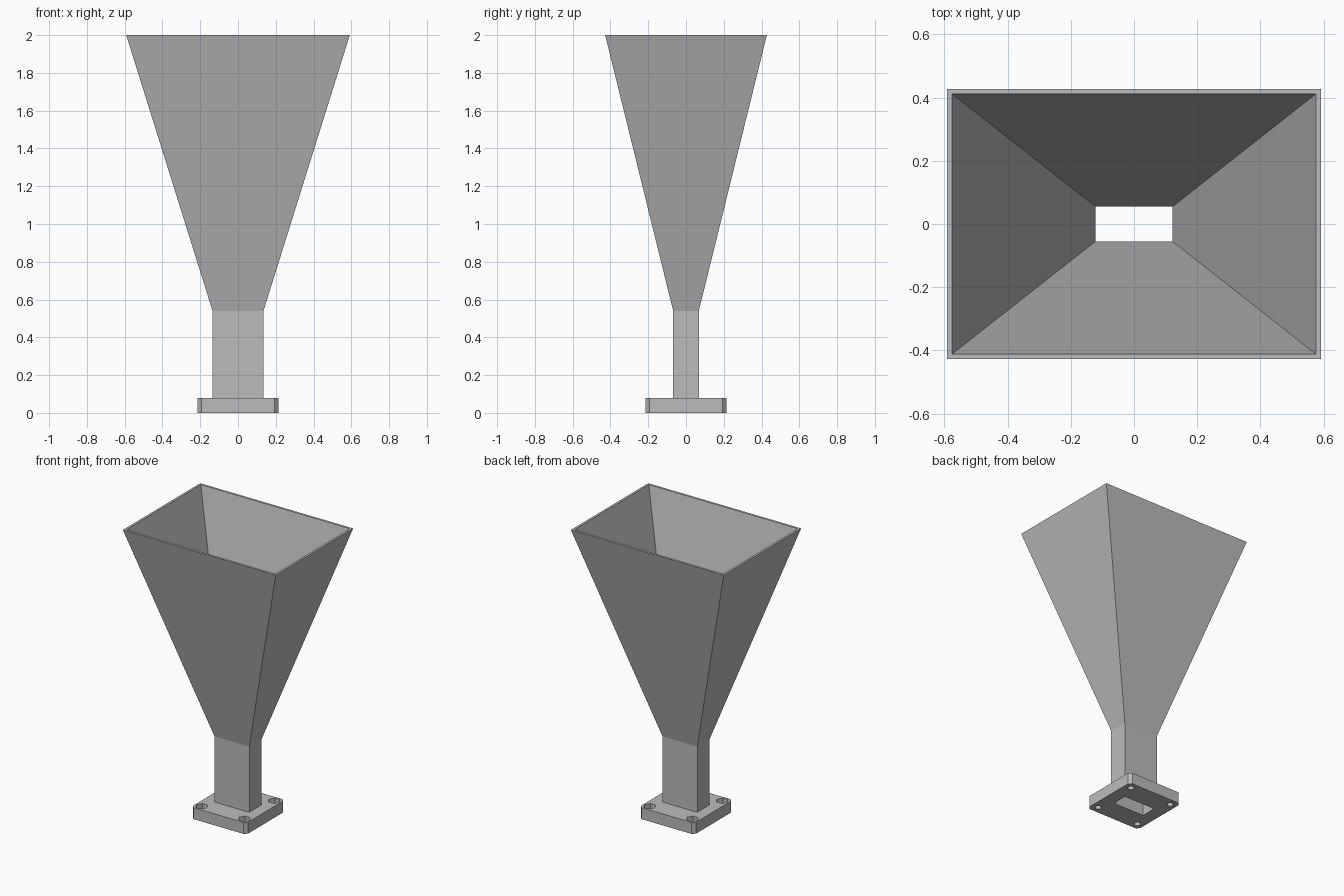
import bpy
import bmesh
import math

cube = bpy.data.objects.get("Cube")
if cube:
    bpy.data.objects.remove(cube, do_unlink=True)

grey = bpy.data.materials.new("plain_grey")
grey.use_nodes = True
colour = (0.5, 0.5, 0.5, 1)
grey.diffuse_color = colour
grey.node_tree.nodes["Principled BSDF"].inputs["Base Color"].default_value = colour


def loft(name, rings, closed=False):
    """Skin a list of rings; cap the ends, or join last to first if closed."""
    bm = bmesh.new()
    loops = [[bm.verts.new(p) for p in ring] for ring in rings]
    pairs = list(zip(loops, loops[1:]))
    if closed:
        pairs.append((loops[-1], loops[0]))
    else:
        bm.faces.new(loops[0])
        bm.faces.new(loops[-1])
    for a, b in pairs:
        for i in range(len(a)):
            j = (i + 1) % len(a)
            bm.faces.new((a[i], a[j], b[j], b[i]))
    bmesh.ops.recalc_face_normals(bm, faces=bm.faces)
    mesh = bpy.data.meshes.new(name)
    bm.to_mesh(mesh)
    bm.free()
    mesh.materials.append(grey)
    obj = bpy.data.objects.new(name, mesh)
    bpy.context.collection.objects.link(obj)
    return obj


def rect(hx, hy, z):
    return [(-hx, -hy, z), (hx, -hy, z), (hx, hy, z), (-hx, hy, z)]


def circle(cx, cy, r, z, sides):
    turn = math.tau / sides
    return [(cx + r * math.cos(i * turn), cy + r * math.sin(i * turn), z)
            for i in range(sides)]


def chamfered(h, c, z):
    k = h - c
    return [(-k, -h, z), (k, -h, z), (h, -k, z), (h, k, z),
            (k, h, z), (-k, h, z), (-h, k, z), (-h, -k, z)]


def cut(target, cutter):
    cutter.hide_render = True
    mod = target.modifiers.new("cut", "BOOLEAN")
    mod.object = cutter
    mod.operation = "DIFFERENCE"
    mod.solver = "EXACT"
    bpy.context.view_layer.objects.active = target
    bpy.ops.object.modifier_apply(modifier=mod.name)
    bpy.data.objects.remove(cutter, do_unlink=True)


FLANGE_TOP, THROAT, MOUTH = 0.08, 0.54, 2.0

# Hollow waveguide flaring into the horn: up the outside, down the inside
loft("waveguide_and_horn", [
    rect(0.135, 0.068, FLANGE_TOP),
    rect(0.135, 0.068, THROAT),
    rect(0.592, 0.428, MOUTH),
    rect(0.576, 0.412, MOUTH),
    rect(0.122, 0.055, THROAT),
    rect(0.122, 0.055, FLANGE_TOP),
], closed=True)

# Square mounting flange with chamfered corners
flange = loft("flange", [chamfered(0.214, 0.02, 0), chamfered(0.214, 0.02, FLANGE_TOP)])

# Waveguide opening through the flange
cut(flange, loft("slot_cutter", [rect(0.122, 0.055, -0.1), rect(0.122, 0.055, 0.2)]))

# Bolt holes with hexagonal nut pockets on top
for sx in (-1, 1):
    for sy in (-1, 1):
        x, y = 0.165 * sx, 0.165 * sy
        for name, r, bottom, sides in (("bolt_cutter", 0.021, -0.1, 24),
                                       ("nut_cutter", 0.04, 0.04, 6)):
            cut(flange, loft(name, [circle(x, y, r, bottom, sides),
                                    circle(x, y, r, 0.2, sides)]))

# Smooth the round holes, keep every other edge sharp
bpy.ops.object.select_all(action="DESELECT")
flange.select_set(True)
bpy.context.view_layer.objects.active = flange
bpy.ops.object.shade_smooth_by_angle(angle=math.radians(30))
